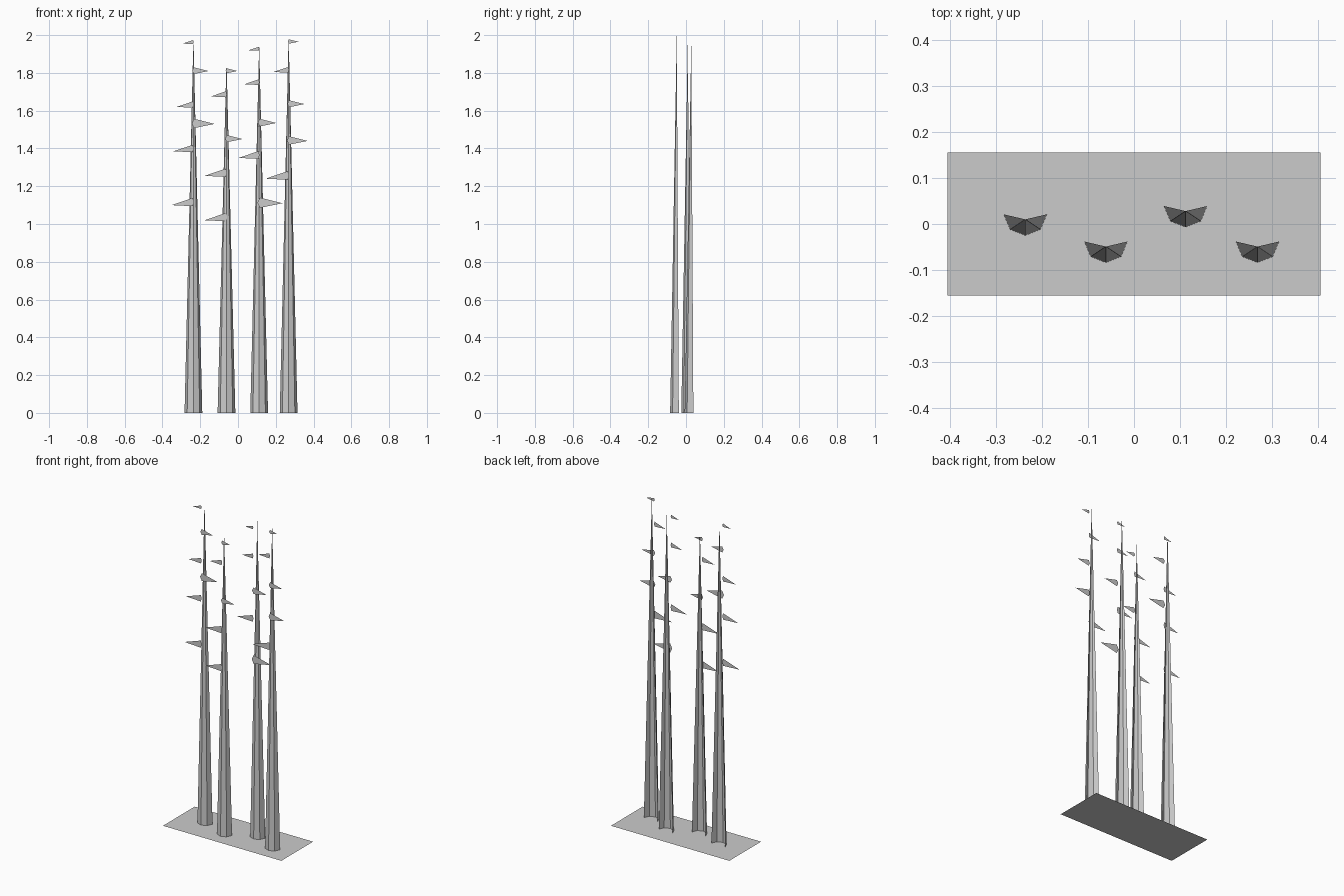
import bpy

if "Cube" in bpy.data.objects:
    bpy.data.objects.remove(bpy.data.objects["Cube"])


def mesh_object(name, verts, faces):
    me = bpy.data.meshes.new(name)
    me.from_pydata(verts, [], faces)
    me.update()
    ob = bpy.data.objects.new(name, me)
    bpy.context.collection.objects.link(ob)
    return ob


# ground sheet
mesh_object("ground", [(-.405, -.155, 0), (.405, -.155, 0), (.405, .155, 0), (-.405, .155, 0)],
            [(0, 1, 2, 3)])

# half-round trunk section, open at the back, relative to the apex
SECTION = [(-.047, .011), (-.033, -.022), (0, -.035), (.033, -.022), (.047, .011)]


def trunk(name, x, y, h):
    verts = [(x + a, y + b, 0) for a, b in SECTION] + [(x, y, h)]
    mesh_object(name, verts, [(i, i + 1, 5) for i in range(4)])


# flat pointed branch standing just in front of the trunk
def branch(name, x, y, tip_x, z):
    d = tip_x - x
    size = abs(d)
    low, high = (-.05, .33) if d < 0 else (-.2, .24)
    back = -.02 if d < 0 else -.08
    verts = [(x + d * back, y, z + size * (low + high) / 2),
             (x + d * .03, y, z + size * low),
             (tip_x, y, z),
             (x + d * .03, y, z + size * high)]
    mesh_object(name, verts, [(0, 1, 2, 3)])


# apex x, apex y, height, branch plane y, branch tips (x, z)
TREES = [
    (-.236, .010, 1.99, -.021, [(-.352, 1.10), (-.341, 1.385), (-.325, 1.62), (-.293, 1.955),
                                (-.124, 1.53), (-.156, 1.81)]),
    (-.061, -.049, 1.875, -.070, [(-.177, 1.02), (-.177, 1.255), (-.145, 1.675),
                                  (.024, 1.45), (-.003, 1.81)]),
    (.112, .028, 1.955, -.012, [(.003, 1.35), (.034, 1.74), (.056, 1.92),
                                (.235, 1.11), (.204, 1.535)]),
    (.268, -.049, 2.0, -.072, [(.146, 1.24), (.188, 1.805),
                               (.368, 1.44), (.352, 1.635), (.32, 1.965)]),
]
for n, (x, y, h, by, tips) in enumerate(TREES, 1):
    trunk(f"trunk_{n}", x, y, h)
    for k, (tx, tz) in enumerate(tips, 1):
        branch(f"branch_{n}_{k}", x, by, tx, tz)
